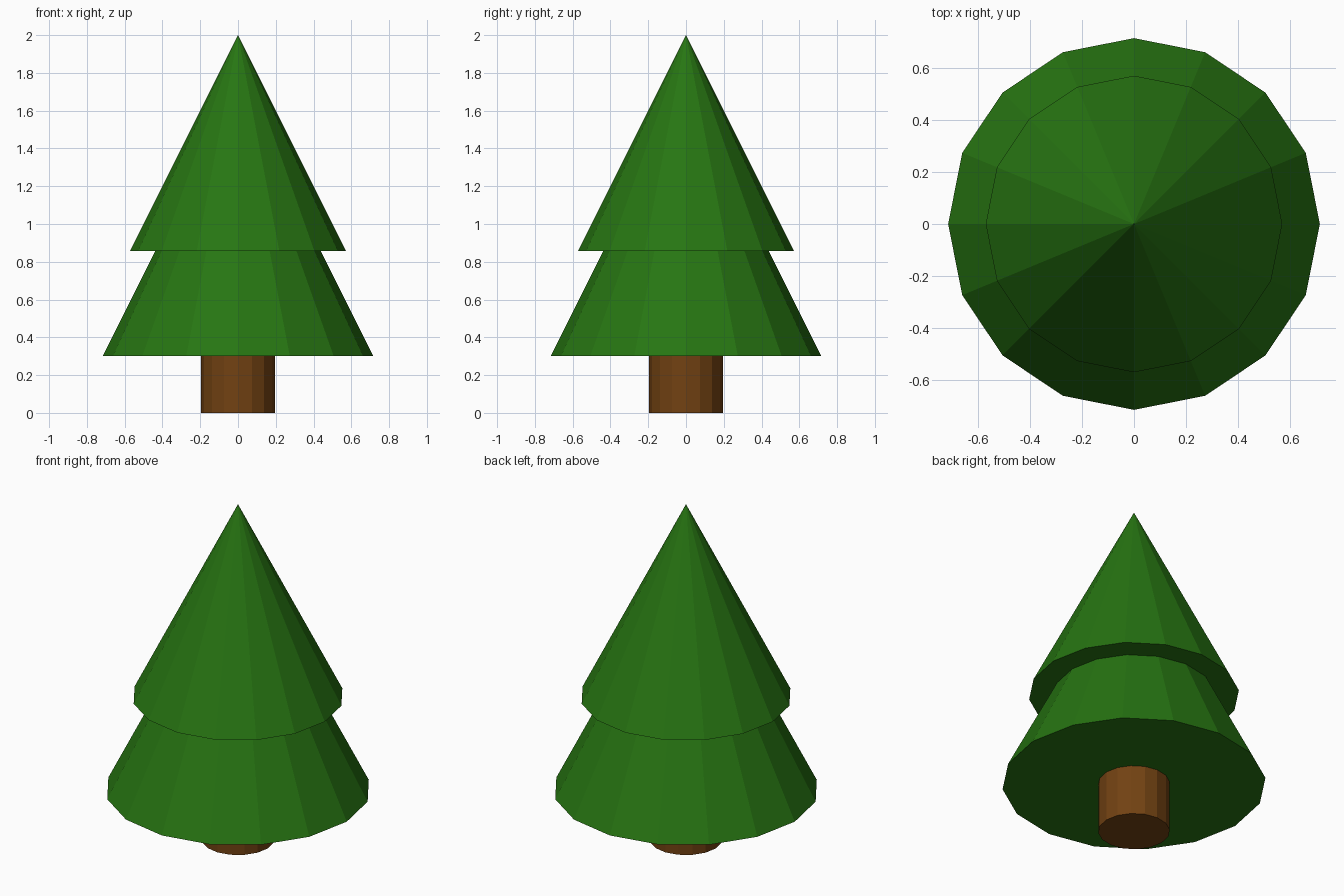
import bpy

if "Cube" in bpy.data.objects:
    bpy.data.objects.remove(bpy.data.objects["Cube"])

SIDES = 16


def material(name, color):
    m = bpy.data.materials.new(name)
    m.diffuse_color = (*color, 1.0)
    m.use_nodes = True
    m.node_tree.nodes["Principled BSDF"].inputs["Base Color"].default_value = m.diffuse_color
    return m


green = material("leaf green", (0.020, 0.178, 0.006))
brown = material("bark brown", (0.168, 0.054, 0.006))


def tapered(name, r_bottom, r_top, z0, z1, mat):
    """Flat-faced round part standing between two heights, a corner on each axis."""
    bpy.ops.mesh.primitive_cone_add(vertices=SIDES, radius1=r_bottom, radius2=r_top,
                                    depth=z1 - z0, location=(0, 0, (z0 + z1) / 2))
    ob = bpy.context.object
    ob.name = name
    ob.data.materials.append(mat)
    return ob


# Trunk
tapered("trunk", 0.195, 0.195, 0.0, 0.30, brown)
# Foliage tiers: the lower cone's tip is hidden inside the upper one
tapered("lower_foliage", 0.717, 0.0, 0.30, 1.73, green)
tapered("upper_foliage", 0.572, 0.0, 0.857, 2.0, green)
